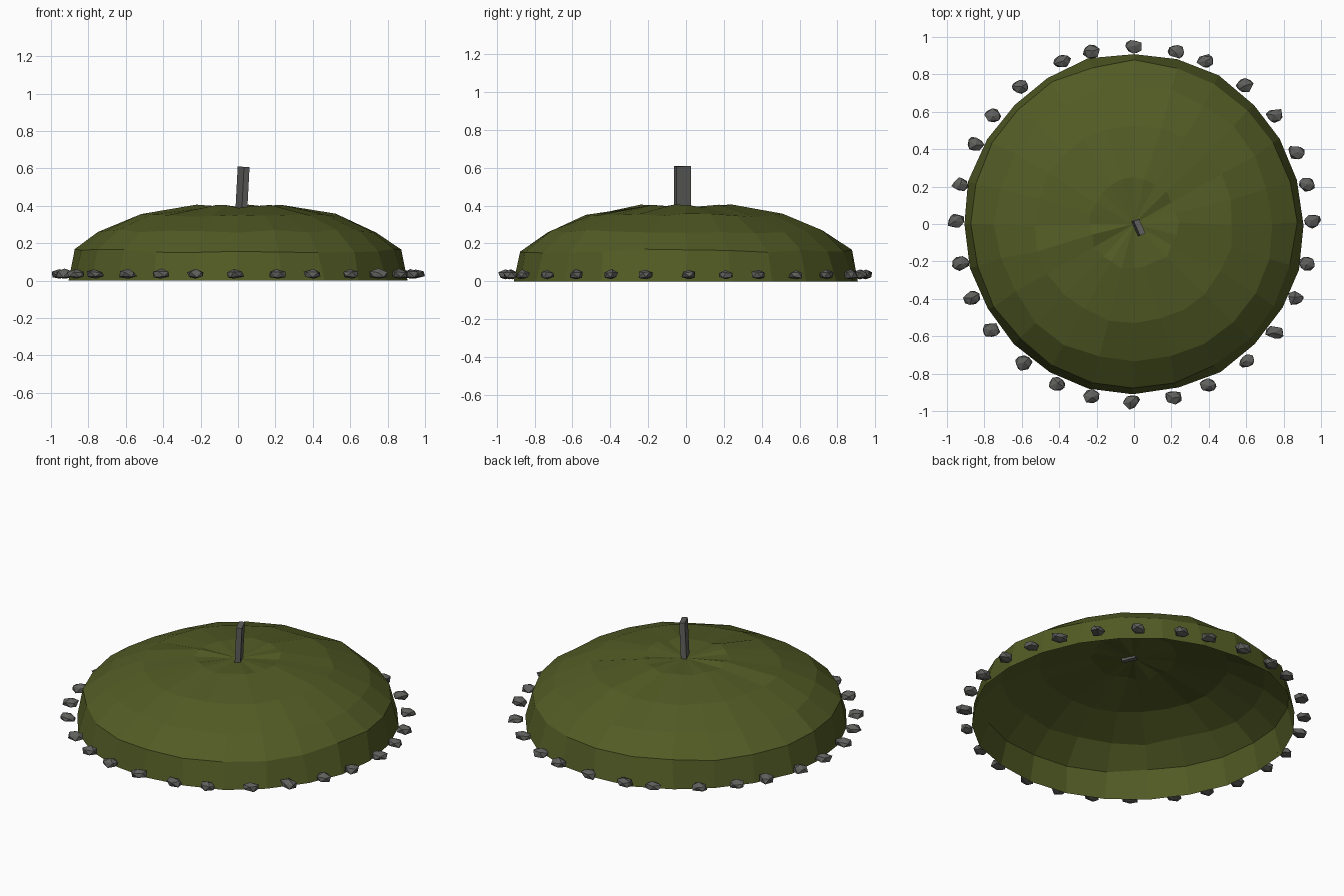
import bpy, bmesh, math, random
from mathutils import Matrix, Vector

cube = bpy.data.objects.get("Cube")
if cube:
    bpy.data.objects.remove(cube, do_unlink=True)
random.seed(7)


def material(name, rgb):
    m = bpy.data.materials.new(name)
    m.use_nodes = True
    m.diffuse_color = (*rgb, 1)
    m.node_tree.nodes["Principled BSDF"].inputs["Base Color"].default_value = (*rgb, 1)
    return m


def finish(name, bm, mat):
    mesh = bpy.data.meshes.new(name)
    bm.to_mesh(mesh)
    bm.free()
    mesh.materials.append(mat)
    obj = bpy.data.objects.new(name, mesh)
    bpy.context.collection.objects.link(obj)
    return obj


def jitter(amount):
    return Vector([random.uniform(-amount, amount) for _ in range(3)])


moss = material("moss green", (0.085, 0.105, 0.018))
stone = material("stone grey", (0.115, 0.115, 0.108))

# Mound: an open, faceted dome with slightly uneven rings
SEGMENTS = 24
PROFILE = [(0.91, 0), (0.87, 0.16), (0.74, 0.265), (0.53, 0.35), (0.24, 0.397)]
bm = bmesh.new()
rings = []
for radius, height in PROFILE:
    ring = []
    for i in range(SEGMENTS):
        a = math.tau * i / SEGMENTS
        p = Vector((radius * math.cos(a), radius * math.sin(a), height))
        p += jitter(0.01)
        if height == 0:
            p.z = 0
        ring.append(bm.verts.new(p))
    rings.append(ring)
apex = bm.verts.new((0, 0, 0.39))
for i in range(SEGMENTS):
    j = (i + 1) % SEGMENTS
    for low, high in zip(rings, rings[1:]):
        bm.faces.new((low[i], low[j], high[j], high[i]))
    bm.faces.new((rings[-1][i], rings[-1][j], apex))
finish("mound", bm, moss)

# Ring of rough stones around the foot, clockwise from the back
NUDGES = [0, 1, -2, 0, 1, 2, 0, -1, 0, -1, -1, -1, 1, 0,
          1, 1, 0, 0, 2, 1, 0, 1, 0, 1, -1, -1, 2, -1]
for k, nudge in enumerate(NUDGES):
    a = math.radians(360 * k / len(NUDGES) + nudge)
    bm = bmesh.new()
    bmesh.ops.create_icosphere(bm, subdivisions=1, radius=1)
    bmesh.ops.rotate(bm, verts=bm.verts, matrix=Matrix.Rotation(random.uniform(0, 3), 3, "Z"))
    for v in bm.verts:
        v.co += jitter(0.14)
        v.co.z = max(v.co.z, -0.8)
    bmesh.ops.scale(bm, verts=bm.verts, vec=(0.05, 0.04, 0.029))
    bmesh.ops.rotate(bm, verts=bm.verts, matrix=Matrix.Rotation(random.uniform(-0.3, 0.3), 3, "Z"))
    bmesh.ops.translate(bm, verts=bm.verts,
                        vec=(0.95 * math.sin(a), 0.95 * math.cos(a), 0.034))
    finish(f"foot_stone_{k + 1:02d}", bm, stone)

# Standing slab on the summit, twisted and leaning a little
bm = bmesh.new()
bmesh.ops.create_cube(bm, size=1)
bmesh.ops.scale(bm, verts=bm.verts, vec=(0.032, 0.084, 0.23))
turn = Matrix.Rotation(math.radians(3), 3, "Y") @ Matrix.Rotation(math.radians(24), 3, "Z")
bmesh.ops.rotate(bm, verts=bm.verts, matrix=turn)
bmesh.ops.translate(bm, verts=bm.verts, vec=(0.024, -0.018, 0.494))
finish("standing_slab", bm, stone)
